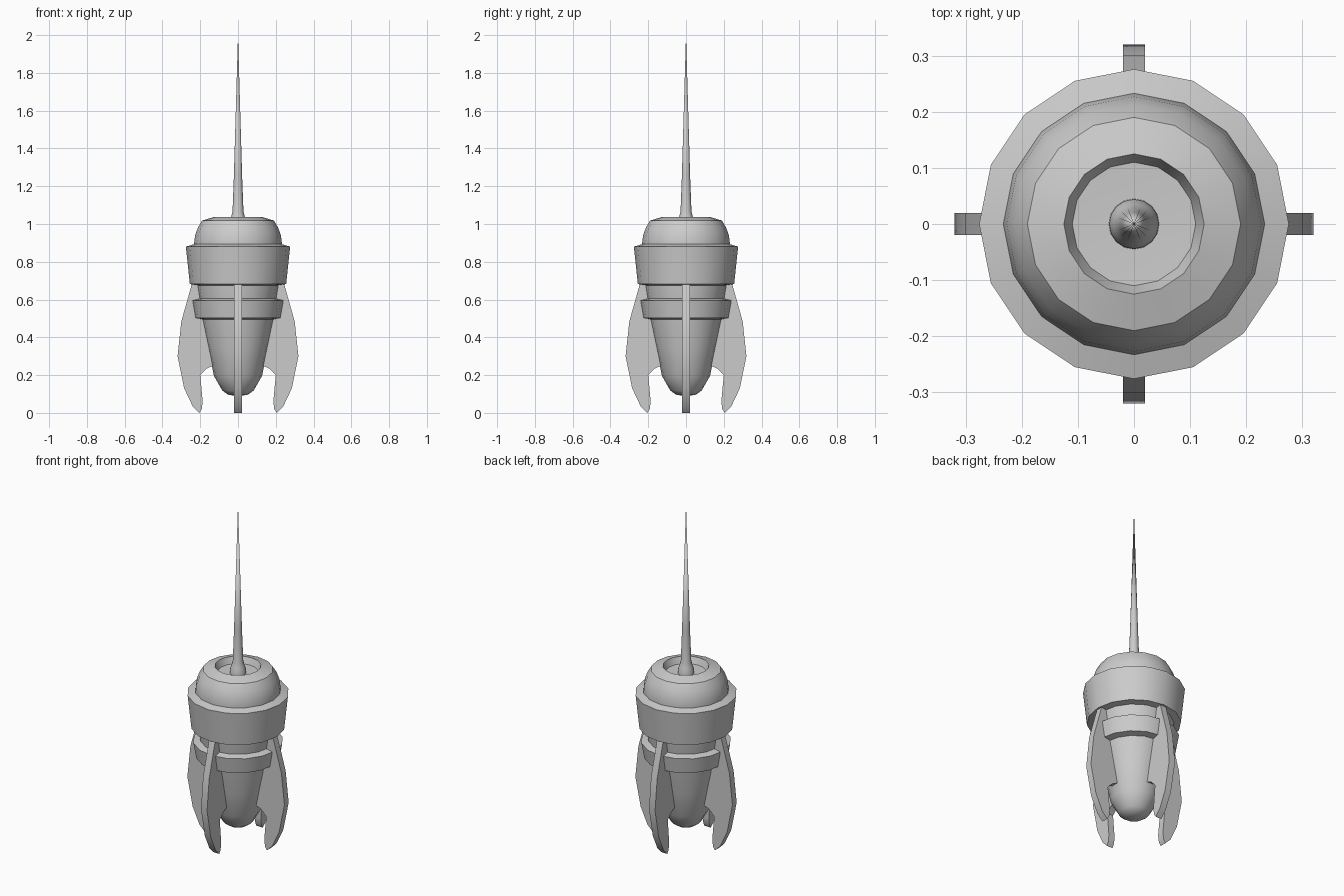
import bpy, bmesh
from math import cos, sin, pi, radians

if "Cube" in bpy.data.objects:
    bpy.data.objects.remove(bpy.data.objects["Cube"])

SIDES = 16


def finish(name, bm, smooth=None):
    bmesh.ops.remove_doubles(bm, verts=bm.verts, dist=1e-5)
    bmesh.ops.recalc_face_normals(bm, faces=bm.faces)
    mesh = bpy.data.meshes.new(name)
    bm.to_mesh(mesh)
    bm.free()
    obj = bpy.data.objects.new(name, mesh)
    bpy.context.collection.objects.link(obj)
    if smooth:
        bpy.ops.object.select_all(action='DESELECT')
        obj.select_set(True)
        bpy.context.view_layer.objects.active = obj
        bpy.ops.object.shade_smooth_by_angle(angle=radians(smooth))
    return obj


def lathe(name, profile, closed=False, smooth=30):
    """Revolve (radius, height) points around z."""
    bm = bmesh.new()
    rings = []
    for r, z in profile:
        if r == 0:
            rings.append([bm.verts.new((0, 0, z))] * SIDES)
        else:
            rings.append([bm.verts.new((r * cos(2 * pi * i / SIDES), r * sin(2 * pi * i / SIDES), z))
                          for i in range(SIDES)])
    pairs = list(zip(rings, rings[1:]))
    if closed:
        pairs.append((rings[-1], rings[0]))
    for a, b in pairs:
        for i in range(SIDES):
            j = (i + 1) % SIDES
            corners = list(dict.fromkeys([a[i], a[j], b[j], b[i]]))
            bm.faces.new(corners)
    return finish(name, bm, smooth)


# Tapered hull with domed shoulder and recessed top
lathe("hull", [(0, 0.09), (0.05, 0.095), (0.083, 0.118), (0.127, 0.195), (0.158, 0.345),
               (0.19, 0.495), (0.205, 0.60), (0.218, 0.68), (0.233, 0.895), (0.227, 0.94),
               (0.213, 0.98), (0.19, 1.018), (0.125, 1.038), (0.11, 1.0), (0, 0.995)], smooth=35)

# Collars around the hull
lathe("upper_collar", [(0.215, 0.675), (0.255, 0.682), (0.276, 0.88), (0.23, 0.894)], closed=True)
lathe("lower_collar", [(0.185, 0.494), (0.228, 0.503), (0.244, 0.595), (0.20, 0.606)], closed=True)

# Long needle with flared foot
lathe("needle", [(0, 0.99), (0.045, 0.995), (0.044, 1.015), (0.036, 1.04), (0.029, 1.065),
                 (0.022, 1.25), (0, 2.0)], smooth=50)

# Four landing fins
FIN = [(0.20, 0.68), (0.245, 0.68), (0.30, 0.485), (0.32, 0.30), (0.285, 0.13), (0.24, 0.035),
       (0.205, 0.0), (0.192, 0.02), (0.187, 0.06), (0.20, 0.20), (0.165, 0.235), (0.13, 0.25),
       (0.10, 0.25), (0.14, 0.45)]
for k, side in enumerate(("right", "back", "left", "front")):
    bm = bmesh.new()
    face = bm.faces.new([bm.verts.new((r, -0.02, z)) for r, z in FIN])
    ext = bmesh.ops.extrude_face_region(bm, geom=[face])
    for v in ext["geom"]:
        if isinstance(v, bmesh.types.BMVert):
            v.co.y = 0.02
    fin = finish("fin_" + side, bm, smooth=30)
    fin.rotation_euler.z = k * pi / 2
